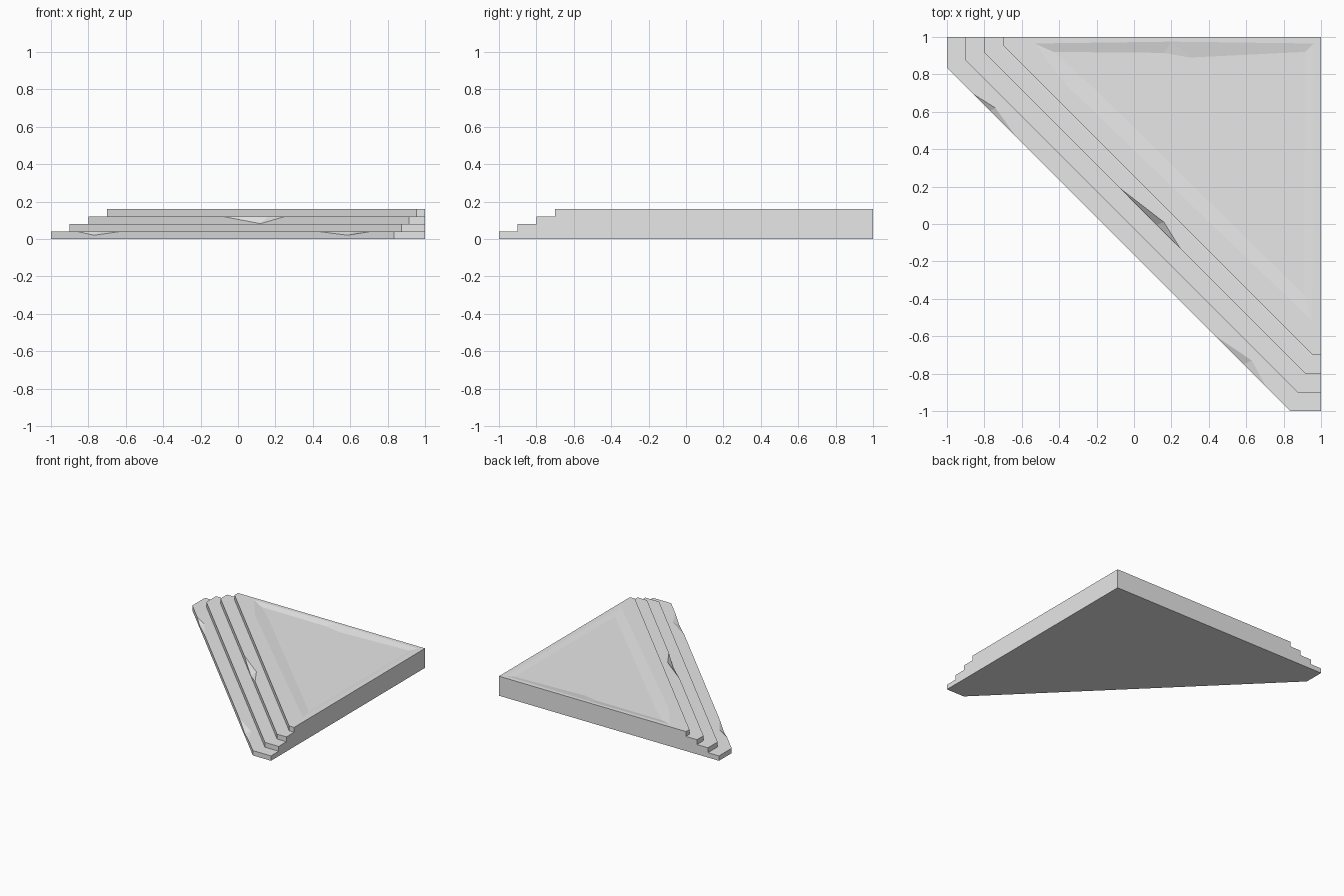
import bpy
import bmesh

cube = bpy.data.objects.get("Cube")
if cube:
    bpy.data.objects.remove(cube, do_unlink=True)

TIERS, RISE, GOING = 4, 0.04, 0.1

# Worn chips per tier: start x, end x, low point (x, z), notch point (x, y)
CHIPS = {
    0: [(-0.86, -0.63, (-0.77, 0.02), (-0.74, 0.62)),
        (0.43, 0.71, (0.585, 0.02), (0.63, -0.73))],
    2: [(-0.08, 0.25, (0.12, 0.082), (0.16, 0.01))],
}

stone = bpy.data.materials.new("stone grey")
stone.use_nodes = True
stone.diffuse_color = (0.8, 0.8, 0.8, 1)
stone.node_tree.nodes["Principled BSDF"].inputs["Base Color"].default_value = (0.8, 0.8, 0.8, 1)

bm = bmesh.new()
verts = {}


def vert(p):
    key = tuple(round(c, 4) for c in p)
    if key not in verts:
        verts[key] = bm.verts.new(key)
    return verts[key]


def face(points):
    return bm.faces.new([vert(p) for p in points])


def corners(k, z):
    """Front outline of a tier, from the back wall to the side wall."""
    e, c = -1 + GOING * k, 0.835 + 0.04 * k
    return [(e, 1, z), (e, c, z), (c, e, z), (1, e, z)]


# Risers and treads, with chips bitten out of the shared edge
for k in range(TIERS):
    z0, z1 = RISE * k, RISE * (k + 1)
    low, top = corners(k, z0), corners(k, z1)
    total = top[1][0] + top[1][1]
    tread_edge, riser_edge = top[:2], [top[1]]
    for x0, x1, (lx, lz), (px, py) in CHIPS.get(k, []):
        a, b = (x0, total - x0, z1), (x1, total - x1, z1)
        bottom, notch = (lx, total - lx, lz), (px, py, z1)
        tread_edge += [a, notch, b]
        riser_edge += [a, bottom, b]
        face([a, bottom, notch])
        face([bottom, b, notch])
    tread_edge += top[2:]
    riser_edge.append(top[2])
    face([low[0], low[1], top[1], top[0]])
    face([low[2], low[1]] + riser_edge)
    face([low[2], low[3], top[3], top[2]])
    if k < TIERS - 1:
        face(tread_edge + corners(k + 1, z1)[::-1])

# Stepped back wall and its matching side wall
H = RISE * TIERS
profile = [(1, 0)]
for k in range(TIERS):
    e = -1 + GOING * k
    profile += [(e, RISE * k), (e, RISE * (k + 1))]
profile.append((1, H))
face([(x, 1, z) for x, z in profile])
face([(1, y, z) for y, z in profile])

# Underside
face(corners(0, 0) + [(1, 1, 0)])

# Top slab: flat rim, soft worn slopes and a shallow floor
o0, o1, o2, o3 = corners(TIERS - 1, H)
o4 = (1, 1, H)
r0, rm, r1, r2, r3 = [(x, y, H) for x, y in
                      [(-0.53, 0.965), (0.2, 0.975), (0.96, 0.965), (0.955, -0.52), (-0.37, 0.75)]]
D = H - 0.012
f0, fa, fb, f1, f2, f3 = [(x, y, D) for x, y in
                          [(-0.43, 0.92), (0.16, 0.915), (0.3, 0.89),
                           (0.915, 0.92), (0.91, -0.38), (-0.27, 0.78)]]
for loop in ([o4, o0, r0, rm, r1], [o0, o1, r3, r0], [o1, o2, r2, r3],
             [o2, o3, r2], [o3, o4, r1, r2],
             [r0, rm, fa, f0], [rm, fb, fa], [rm, r1, f1, fb],
             [r1, r2, f2, f1], [r2, r3, f3, f2], [r3, r0, f0, f3],
             [f0, fa, fb, f1, f2, f3]):
    face(loop)

bmesh.ops.recalc_face_normals(bm, faces=bm.faces[:])
mesh = bpy.data.meshes.new("corner_steps")
bm.to_mesh(mesh)
bm.free()
mesh.materials.append(stone)
steps = bpy.data.objects.new("corner_steps", mesh)
bpy.context.collection.objects.link(steps)
